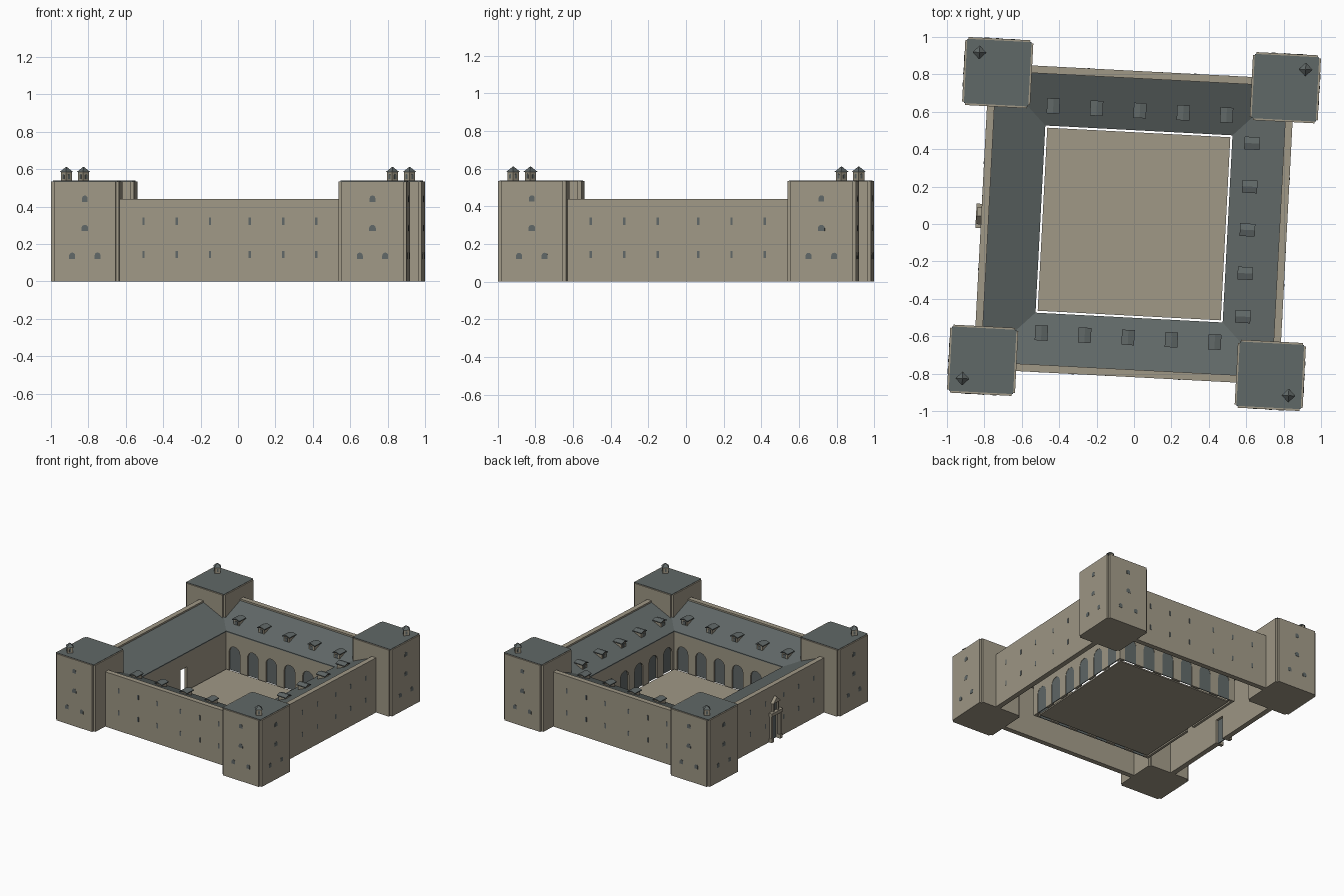
import bpy, bmesh, math
from mathutils import Matrix, Vector

if "Cube" in bpy.data.objects:
    bpy.data.objects.remove(bpy.data.objects["Cube"])

TURN = Matrix.Rotation(math.radians(-3), 4, 'Z')   # whole castle sits slightly turned
TOWER, HALF, FACE = 0.77, 0.182, 0.165             # tower centre, half width, half face width
TOWER_H, WALL_H, EAVE_H = 0.535, 0.44, 0.30
OUTER, INNER = 0.818, 0.502                        # outer wall face, courtyard wall face


def material(name, rgb):
    m = bpy.data.materials.new(name)
    m.diffuse_color = (*rgb, 1)
    m.use_nodes = True
    m.node_tree.nodes["Principled BSDF"].inputs["Base Color"].default_value = m.diffuse_color
    return m


STONE = material("warm_stone", (0.35, 0.315, 0.24))
SLATE = material("grey_slate", (0.118, 0.138, 0.136))


def side(k):
    """Frame of one side: x along the wall, -y outward; k = front, right, back, left."""
    return Matrix.Rotation(k * math.pi / 2, 4, 'Z')


def finish(name, bm, mat):
    bmesh.ops.recalc_face_normals(bm, faces=bm.faces)
    bm.transform(TURN)
    me = bpy.data.meshes.new(name)
    bm.to_mesh(me)
    bm.free()
    me.materials.append(mat)
    ob = bpy.data.objects.new(name, me)
    bpy.context.collection.objects.link(ob)


def extrude(bm, pts, vec, mat=Matrix()):
    """Closed outline of 3D points pushed along a vector into a solid."""
    a = [bm.verts.new(mat @ Vector(p)) for p in pts]
    b = [bm.verts.new(mat @ (Vector(p) + Vector(vec))) for p in pts]
    bm.faces.new(a)
    bm.faces.new(b[::-1])
    n = len(a)
    for i in range(n):
        bm.faces.new((a[i], b[i], b[(i + 1) % n], a[(i + 1) % n]))


def panel(bm, outline, near, far, mat):
    """(u, z) outline made solid between two outward distances."""
    extrude(bm, [(u, -near, z) for u, z in outline], (0, near - far, 0), mat)


def rect(u, z0, w, h):
    return [(u - w / 2, z0), (u - w / 2, z0 + h), (u + w / 2, z0 + h), (u + w / 2, z0)]


def arch(u, z0, w, h, n=8):
    r = w / 2
    top = [(u - r * math.cos(math.pi * i / n), z0 + h - r + r * math.sin(math.pi * i / n))
           for i in range(n + 1)]
    return [(u - r, z0)] + top + [(u + r, z0)]


def wall(half, height, openings):
    """Wall outline with openings notched up from the ground."""
    pts = [(-half, 0)]
    for o in openings:
        pts += o
    return pts + [(half, 0), (half, height), (-half, height)]


ARCHES = [arch(-0.425 + 0.17 * i, 0, 0.1, 0.2) for i in range(6)]
GATE = rect(0, 0, 0.075, 0.19)

# Outer walls, the left one with the gate opening
bm = bmesh.new()
for k in range(4):
    panel(bm, wall(0.7, WALL_H, [GATE] if k == 3 else []), OUTER - 0.04, OUTER, side(k))
finish("outer_walls", bm, STONE)

# Courtyard walls: arcades on three sides, a plain doorway on the left
bm = bmesh.new()
for k in range(4):
    panel(bm, wall(INNER + 0.02, EAVE_H + 0.004, [GATE] if k == 3 else ARCHES),
          INNER, INNER + 0.02, side(k))
finish("courtyard_walls", bm, STONE)

# Infill behind the arches
bm = bmesh.new()
for k in range(3):
    for a in ARCHES:
        panel(bm, a, INNER + 0.012, INNER + 0.018, side(k))
finish("arch_infill", bm, SLATE)

# Courtyard paving
bm = bmesh.new()
extrude(bm, [(-0.49, -0.49, 0), (0.49, -0.49, 0), (0.49, 0.49, 0), (-0.49, 0.49, 0)], (0, 0, 0.01))
finish("courtyard_floor", bm, STONE)

# Roof sloping down toward the courtyard, mitred at the corners
bm = bmesh.new()
lo, hi = INNER - 0.001, OUTER - 0.038
for k in range(4):
    extrude(bm, [(-lo, -lo, EAVE_H), (lo, -lo, EAVE_H), (hi, -hi, 0.42), (-hi, -hi, 0.42)],
            (0, 0, 0.008), side(k))
finish("sloping_roof", bm, SLATE)

# Dormers on three wings
body, caps = bmesh.new(), bmesh.new()
for k in range(3):
    for i in range(5):
        u = -0.464 + 0.232 * i
        panel(body, rect(u, 0.31, 0.052, 0.066), 0.575, 0.64, side(k))
        panel(caps, [(u - 0.034, 0.375), (u, 0.384), (u + 0.034, 0.375),
                     (u + 0.034, 0.382), (u, 0.392), (u - 0.034, 0.382)], 0.567, 0.648, side(k))
        panel(caps, rect(u, 0.342, 0.026, 0.028), 0.572, 0.576, side(k))
finish("dormer_bodies", body, STONE)
finish("dormer_roofs_and_windows", caps, SLATE)

# Corner towers with notched edges, flat roofs and small lookout turrets
towers, roofs, turrets, caps = (bmesh.new() for _ in range(4))
plan = []
for k in range(4):
    r = Matrix.Rotation(k * math.pi / 2, 4, 'Z')
    plan += [r @ Vector(p) for p in ((FACE, -FACE, 0), (HALF, -FACE, 0), (HALF, FACE, 0))]
for sx in (-1, 1):
    for sy in (-1, 1):
        at = Matrix.Translation((sx * TOWER, sy * TOWER, 0))
        extrude(towers, plan, (0, 0, TOWER_H), at)
        q = 0.172
        extrude(roofs, [(-q, -q, TOWER_H - 0.004), (q, -q, TOWER_H - 0.004),
                        (q, q, TOWER_H - 0.004), (-q, q, TOWER_H - 0.004)], (0, 0, 0.007), at)
        spot = Matrix.Translation((sx * 0.873, sy * 0.873, 0))
        bmesh.ops.create_cone(turrets, cap_ends=True, segments=4, radius1=0.03, radius2=0.03,
                              depth=0.055, matrix=spot @ Matrix.Translation((0, 0, 0.559)))
        bmesh.ops.create_cone(caps, cap_ends=True, segments=4, radius1=0.037, radius2=0.003,
                              depth=0.027, matrix=spot @ Matrix.Translation((0, 0, 0.5975)))
        for k in range(4):
            panel(caps, arch(0, 0.548, 0.014, 0.026, 6), 0.02, 0.0225,
                  spot @ Matrix.Rotation(math.pi / 4 + k * math.pi / 2, 4, 'Z'))
finish("towers", towers, STONE)
finish("tower_roofs", roofs, SLATE)
finish("turret_bodies", turrets, STONE)
finish("turret_roofs_and_windows", caps, SLATE)

# Tower windows and wall slits
wins, slits = bmesh.new(), bmesh.new()
for k in range(4):
    for s in (-1, 1):
        u, d = s * TOWER, TOWER + HALF
        for du, z, w in ((0, 0.425, 0.03), (0, 0.268, 0.036), (-0.068, 0.12, 0.032), (0.068, 0.12, 0.032)):
            panel(wins, arch(u + du, z, w, 0.034, 6), d - 0.003, d + 0.002, side(k))
        for x in (0.107, 0.285, 0.463):
            for z in (0.125, 0.302):
                panel(slits, rect(s * x, z, 0.013, 0.038), OUTER - 0.003, OUTER + 0.002, side(k))
finish("tower_windows", wins, SLATE)
finish("wall_slits", slits, SLATE)

# Gate surround on the left wall: pilasters, lintel, pediment and crowning niche
bm, left = bmesh.new(), side(3)
for s in (-1, 1):
    panel(bm, rect(s * 0.05, 0, 0.02, 0.21), OUTER - 0.005, OUTER + 0.02, left)
    panel(bm, rect(s * 0.05, 0, 0.028, 0.03), OUTER - 0.005, OUTER + 0.026, left)
    panel(bm, rect(s * 0.025, 0.235, 0.012, 0.07), OUTER - 0.005, OUTER + 0.016, left)
panel(bm, rect(0, 0.21, 0.13, 0.025), OUTER - 0.005, OUTER + 0.028, left)
panel(bm, [(-0.045, 0.305), (0, 0.35), (0.045, 0.305)], OUTER - 0.005, OUTER + 0.024, left)
finish("gate_surround", bm, STONE)

# Gate door and niche panel
bm = bmesh.new()
panel(bm, GATE, OUTER - 0.022, OUTER - 0.014, left)
panel(bm, rect(0, 0.238, 0.036, 0.06), OUTER - 0.003, OUTER + 0.003, left)
finish("gate_door", bm, SLATE)
